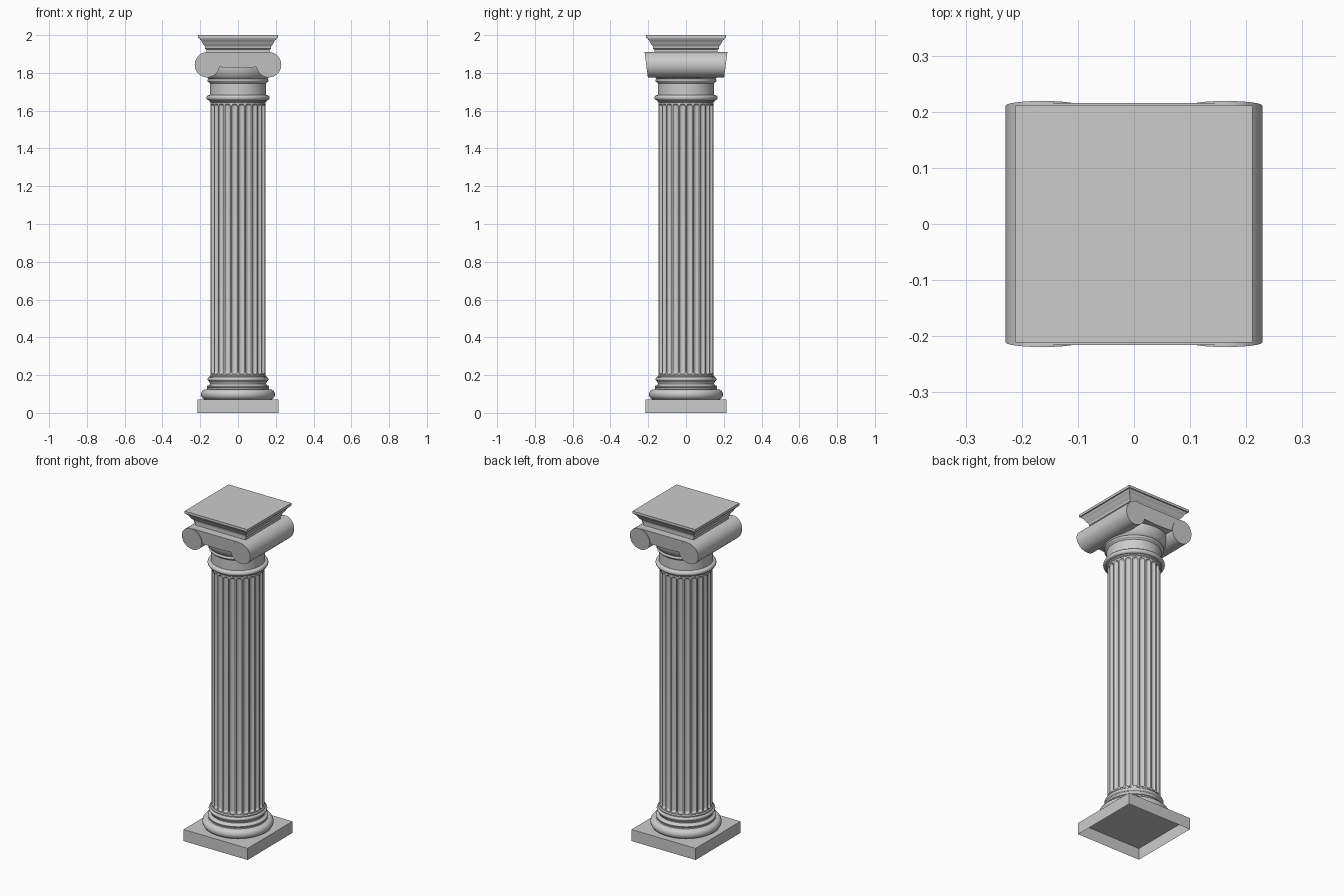
import bpy, bmesh
from math import sin, cos, pi, sqrt

if "Cube" in bpy.data.objects:
    bpy.data.objects.remove(bpy.data.objects["Cube"])


def finish(name, bm, angle=35):
    bmesh.ops.recalc_face_normals(bm, faces=bm.faces)
    me = bpy.data.meshes.new(name)
    bm.to_mesh(me)
    bm.free()
    ob = bpy.data.objects.new(name, me)
    bpy.context.collection.objects.link(ob)
    bpy.ops.object.select_all(action='DESELECT')
    bpy.context.view_layer.objects.active = ob
    ob.select_set(True)
    bpy.ops.object.shade_smooth_by_angle(angle=angle * pi / 180)
    return ob


def skin(bm, rings):
    # closed rings joined by quads
    for a, b in zip(rings, rings[1:]):
        n = len(a)
        for i in range(n):
            bm.faces.new((a[i], a[(i + 1) % n], b[(i + 1) % n], b[i]))


def lathe(name, profile, seg=64, cap_top=False, cap_bottom=False):
    # four segments give a square part whose profile is its half width
    bm = bmesh.new()
    k, off = (sqrt(2), pi / 4) if seg == 4 else (1, 0)
    rings = [[bm.verts.new((k * r * cos(2 * pi * i / seg + off),
                            k * r * sin(2 * pi * i / seg + off), z))
              for i in range(seg)] for r, z in profile]
    skin(bm, rings)
    if cap_top:
        bm.faces.new(rings[-1])
    if cap_bottom:
        bm.faces.new(rings[0])
    return finish(name, bm)


def bulge(r, z0, z1, out, n=8):
    # half-round moulding profile
    zc, h = (z0 + z1) / 2, (z1 - z0) / 2
    return [(r + out * cos(-pi / 2 + pi * i / n), zc + h * sin(-pi / 2 + pi * i / n))
            for i in range(n + 1)]


def prism(name, outline, inset=0.0):
    # x-z outline run along y, with both ends leaning outward at the top
    bm = bmesh.new()
    rings = [[bm.verts.new((x, s * (0.202 + 0.13 * (z - 1.777) - inset), z))
              for x, z in outline] for s in (-1, 1)]
    skin(bm, rings)
    bm.faces.new(rings[0])
    bm.faces.new(rings[1])
    return finish(name, bm)


# Plinth, open underneath
lathe("plinth", [(0.215, 0), (0.215, 0.07)], 4, cap_top=True)

# Round base mouldings
base = bulge(0.168, 0.07, 0.125, 0.028) + [(0.163, 0.125), (0.163, 0.132)]
base += bulge(0.157, 0.132, 0.145, 0.008, 6)
base += [(0.153, 0.147), (0.149, 0.153), (0.150, 0.160), (0.155, 0.166)]
base += bulge(0.153, 0.168, 0.188, 0.008, 6) + [(0.151, 0.189), (0.151, 0.195), (0.143, 0.202)]
lathe("base_mouldings", base)

# Fluted shaft with rounded flute ends
FLUTES, STEPS, R, W, D = 24, 10, 0.145, 0.0155, 0.012
z0, z1 = 0.205, 1.635
ends = [W * (1 - cos(pi / 2 * i / 6)) for i in range(7)]
levels = [0.19] + [z0 + e for e in ends] + [z1 - e for e in reversed(ends)] + [1.65]
pitch = 2 * pi * R / FLUTES
across = [-pitch / 2] + [-W * cos(pi * i / (STEPS - 2)) for i in range(STEPS - 1)]
bm = bmesh.new()
rings = []
for z in levels:
    e = max(z0 + W - z, z - (z1 - W), 0)
    ring = []
    for f in range(FLUTES):
        for s in across:
            r = R - D * sqrt(max(0, 1 - (s * s + e * e) / (W * W)))
            a = 2 * pi * (f + 0.5) / FLUTES + s / R
            ring.append(bm.verts.new((r * cos(a), r * sin(a), z)))
    rings.append(ring)
skin(bm, rings)
finish("fluted_shaft", bm)

# Astragal, necking and cushion
neck = [(0.143, 1.642), (0.151, 1.648), (0.151, 1.655)]
neck += bulge(0.155, 1.655, 1.682, 0.012) + [(0.149, 1.684), (0.149, 1.745), (0.155, 1.752)]
neck += bulge(0.155, 1.752, 1.768, 0.007, 6)
neck += [(0.158, 1.77), (0.168, 1.782), (0.177, 1.80), (0.182, 1.82), (0.182, 1.84)]
lathe("necking", neck)

# Volute rolls on both sides
for side, label in ((-1, "left"), (1, "right")):
    prism(label + "_volute", [(side * 0.163 + 0.066 * cos(2 * pi * i / 48),
                               1.843 + 0.067 * sin(2 * pi * i / 48)) for i in range(48)])

# Band joining the volutes, with a gently sagging underside
band = [(-0.163, 1.91), (0.163, 1.91)]
band += [(0.15 - 0.30 * i / 12, 1.826 + 0.012 * abs(1 - i / 6) ** 2) for i in range(13)]
prism("volute_band", band, 0.004)

# Square abacus
abacus = [(0.168, 1.905), (0.168, 1.925), (0.174, 1.928), (0.174, 1.938),
          (0.178, 1.945), (0.184, 1.951), (0.189, 1.960), (0.194, 1.970),
          (0.202, 1.977), (0.205, 1.984), (0.211, 1.985), (0.211, 2.0)]
lathe("abacus", abacus, 4, cap_top=True, cap_bottom=True)
